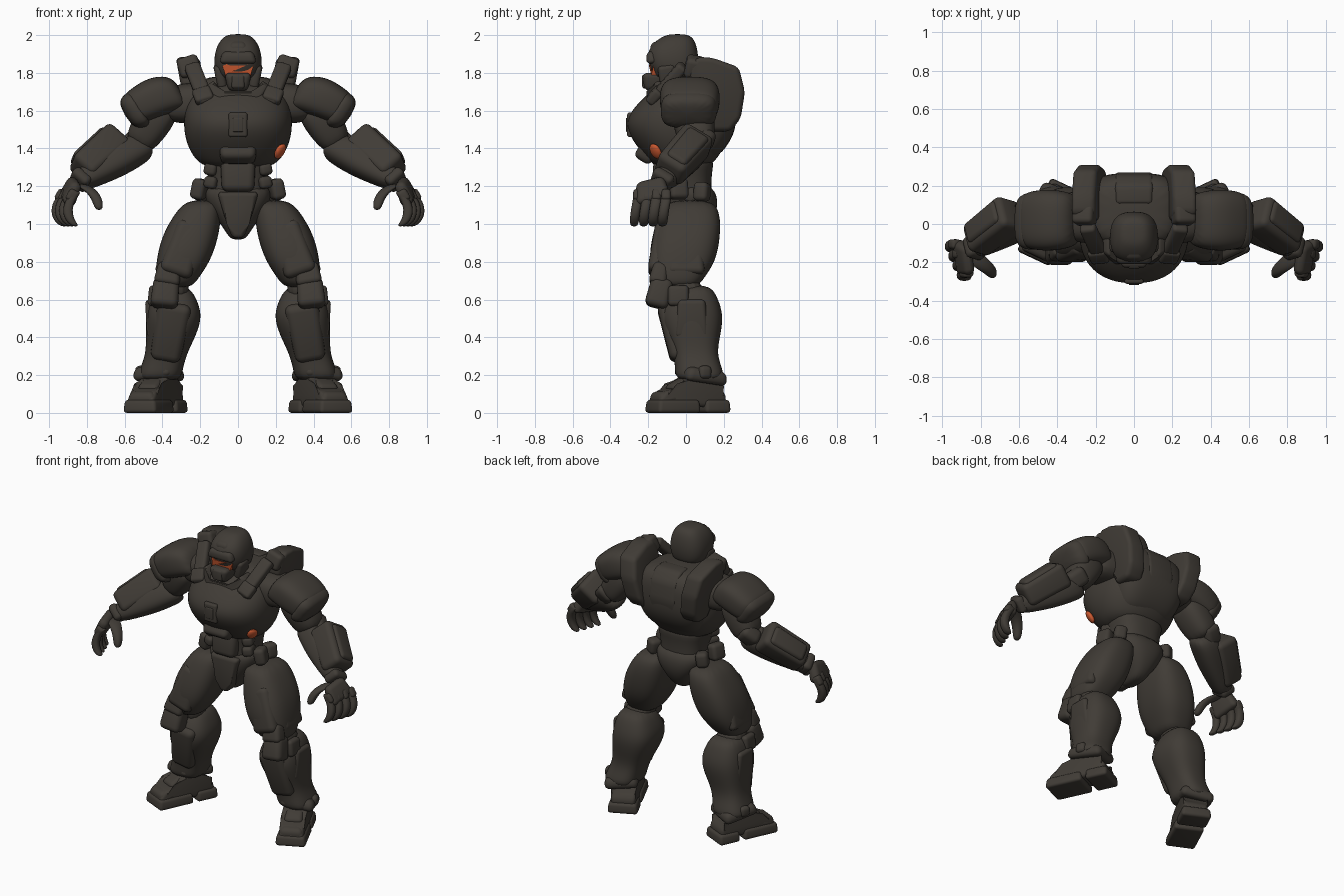
import bpy, bmesh, math
from mathutils import Matrix, Vector
from mathutils.bvhtree import BVHTree

cube = bpy.data.objects.get("Cube")
if cube:
    bpy.data.objects.remove(cube)


def material(name, colour):
    m = bpy.data.materials.new(name)
    m.use_nodes = True
    m.diffuse_color = colour
    m.node_tree.nodes["Principled BSDF"].inputs["Base Color"].default_value = colour
    return m


ARMOUR = material("dark armour", (0.052, 0.045, 0.037, 1))
GLOW = material("orange glow", (0.60, 0.10, 0.03, 1))
hard_parts = []


def finish(name, bm, mat, mirror, smooth):
    bmesh.ops.recalc_face_normals(bm, faces=bm.faces[:])
    mesh = bpy.data.meshes.new(name)
    bm.to_mesh(mesh)
    bm.free()
    mesh.materials.append(mat)
    ob = bpy.data.objects.new(name, mesh)
    bpy.context.collection.objects.link(ob)
    if mirror:
        ob.modifiers.new("Mirror", "MIRROR")
    if smooth:
        sub = ob.modifiers.new("Subdivision", "SUBSURF")
        sub.levels = sub.render_levels = 2
        for p in mesh.polygons:
            p.use_smooth = True
    else:
        hard_parts.append(ob)
    return ob


def aim(axis):
    return Vector((0, 0, 1)).rotation_difference(Vector(axis)).to_matrix().to_4x4()


def turn(x=0, y=0, z=0):
    r = [Matrix.Rotation(math.radians(a), 4, k) for a, k in zip((x, y, z), "XYZ")]
    return r[2] @ r[1] @ r[0]


def shell(name, rings, axis=(0, 0, 1), power=2.6, mirror=True, n=16):
    """Rounded shell through rings of (x, y, z, half width, half depth)."""
    bm, frame, loops = bmesh.new(), aim(axis), []
    for x, y, z, a, b in rings:
        loop = []
        for i in range(n):
            t = math.tau * (i + 0.5) / n
            c, s = math.cos(t), math.sin(t)
            p = Vector((a * math.copysign(abs(c) ** (2 / power), c),
                        b * math.copysign(abs(s) ** (2 / power), s), 0))
            loop.append(bm.verts.new(Vector((x, y, z)) + frame @ p))
        loops.append(loop)
    for lo, hi in zip(loops, loops[1:]):
        for i in range(n):
            bm.faces.new((lo[i], lo[i - 1], hi[i - 1], hi[i]))
    bm.faces.new(loops[0])
    bm.faces.new(loops[-1])
    return finish(name, bm, ARMOUR, mirror, True)


def bevel_all(bm, width):
    if width:
        bmesh.ops.bevel(bm, geom=bm.edges[:], offset=width, segments=4, profile=0.5,
                        affect="EDGES", clamp_overlap=True)


def block(name, at, size, rot=Matrix(), taper=(1, 1), bevel=0.018, mirror=True):
    """Bevelled box, its top scaled by taper."""
    bm = bmesh.new()
    bmesh.ops.create_cube(bm, size=1)
    for v in bm.verts:
        if v.co.z > 0:
            v.co.x *= taper[0]
            v.co.y *= taper[1]
    bmesh.ops.scale(bm, vec=size, verts=bm.verts[:])
    bevel_all(bm, bevel)
    bm.transform(Matrix.Translation(at) @ rot)
    return finish(name, bm, ARMOUR, mirror, False)


def prism(name, points, start, end, plane="yz", bevel=0.02, mat=ARMOUR,
          mirror=True, place=Matrix(), warp=None):
    """Outline in the yz or xz plane, extruded along the remaining axis."""
    bm = bmesh.new()
    put = (lambda p, d: (d, p[0], p[1])) if plane == "yz" else (lambda p, d: (p[0], d, p[1]))
    a = [bm.verts.new(put(p, start)) for p in points]
    b = [bm.verts.new(put(p, end)) for p in points]
    bm.faces.new(a)
    bm.faces.new(b)
    for i in range(len(a)):
        bm.faces.new((a[i], a[i - 1], b[i - 1], b[i]))
    bevel_all(bm, bevel)
    if warp:
        for v in bm.verts:
            v.co = warp(v.co)
    bm.transform(place)
    return finish(name, bm, mat, mirror, False)


# Head and neck
shell("neck", [(0, -.03, 1.66, .11, .11), (0, -.05, 1.82, .08, .09)], mirror=False)
shell("helmet", [(0, -.06, 1.76, .09, .10), (0, -.06, 1.80, .122, .120), (0, -.07, 1.87, .131, .140),
                 (0, -.068, 1.94, .116, .128), (0, -.05, 1.985, .085, .09), (0, -.045, 2.006, .05, .05)],
      power=2.6, mirror=False)
block("helmet_crest", (0, -.115, 1.945), (.12, .17, .07), turn(20), (.7, .8), .025, False)
block("brow", (0, -.165, 1.885), (.20, .10, .065), turn(8), (.8, .8), .025, False)
prism("visor", [(-.088, 1.86), (-.045, 1.84), (.045, 1.84), (.088, 1.86), (.068, 1.79), (-.068, 1.79)],
      -.207, -.08, "xz", 0, GLOW, False, warp=lambda c: Vector((c.x, c.y + 5 * c.x ** 2, c.z)))
block("jaw_guard", (0, -.165, 1.752), (.145, .135, .095), turn(180), (.72, .8), .028, False)
block("chin_plate", (0, -.215, 1.755), (.07, .035, .075), bevel=.014, mirror=False)
block("cheek_guard", (.095, -.095, 1.785), (.05, .11, .12), turn(12, 12), (1, .8), .02)

# Torso
chest = shell("chest", [(0, -.02, 1.29, .16, .13), (0, -.02, 1.34, .235, .185), (0, -.03, 1.44, .285, .26),
                        (0, -.048, 1.54, .295, .285), (0, -.02, 1.63, .285, .25), (0, .01, 1.70, .25, .205),
                        (0, .04, 1.76, .19, .15)], power=2.3, mirror=False)
prism("collar", [(-.17, 1.73), (-.11, 1.65), (.11, 1.65), (.17, 1.73), (.13, 1.76), (.08, 1.69), (-.08, 1.69),
                 (-.13, 1.76)], -.235, -.09, "xz", .014, mirror=False, warp=lambda c:
      Vector((c.x, c.y + 2.5 * c.x ** 2 + .3 * (c.z - 1.66), c.z)))
block("chest_panel", (0, -.292, 1.525), (.10, .04, .13), bevel=.014, mirror=False)
block("chest_panel_core", (0, -.308, 1.525), (.055, .02, .075), bevel=.006, mirror=False)
block("sternum_plate", (0, -.205, 1.385), (.18, .10, .12), turn(-32), (1.15, 1), .03, False)
shell("shoulder_yoke", [(.15, .03, 1.64, .11, .14), (.28, .03, 1.64, .11, .13), (.40, .03, 1.63, .09, .11)],
      (1, 0, 0))
shell("waist", [(0, .0, 1.10, .15, .14), (0, .0, 1.20, .155, .135), (0, .0, 1.28, .165, .14),
                (0, .0, 1.38, .20, .16)], mirror=False)
block("belly_plate", (0, -.13, 1.255), (.17, .09, .17), turn(-6), (1.1, 1.1), .035, False)
for i, z in enumerate((1.22, 1.29)):
    block(f"side_plate_{i + 1}", (.13, -.06, z), (.07, .14, .065), turn(0, -10, 20), bevel=.022)
shell("pelvis", [(0, .0, 1.22, .175, .14), (0, .01, 1.13, .185, .165), (0, .01, 1.04, .125, .15),
                 (0, .0, .96, .065, .11), (0, -.02, .915, .04, .07)], mirror=False)
prism("groin_plate", [(-.11, 1.17), (.11, 1.17), (.06, 1.0), (.03, .925), (-.03, .925), (-.06, 1.0)],
      -.165, -.03, "xz", .025, mirror=False)
block("belt_pouch_front", (.205, -.04, 1.185), (.075, .10, .11), turn(0, -12, 15), bevel=.025)
block("belt_pouch_back", (.185, .085, 1.17), (.08, .08, .10), turn(0, -8, -25), bevel=.025)

# Back armour and shoulder columns
shell("back_shell", [(0, .02, 1.33, .16, .12), (0, .04, 1.40, .215, .175), (0, .06, 1.50, .25, .21),
                     (0, .07, 1.62, .255, .20), (0, .07, 1.72, .24, .19), (0, .06, 1.79, .18, .14)],
      power=3.4, mirror=False)
prism("spine_band", [(.10, 1.79), (.20, 1.785), (.255, 1.72), (.272, 1.60), (.25, 1.48), (.19, 1.39), (.10, 1.39)],
      -.10, .10, bevel=.025, mirror=False)
prism("back_column", [(.02, 1.84), (.06, 1.885), (.14, 1.88), (.28, 1.83), (.312, 1.70), (.29, 1.56),
                      (.235, 1.49), (.12, 1.49), (.10, 1.66), (.01, 1.73)], .15, .275, bevel=.028,
      warp=lambda c: Vector((c.x + .18 * (c.z - 1.58), c.y, c.z)))
block("shoulder_strap", (.205, -.10, 1.74), (.085, .06, .28), aim((.10, .22, .25)), bevel=.02)
block("strap_buckle", (.185, -.165, 1.68), (.10, .055, .09), aim((.10, .22, .25)), bevel=.018)
block("column_cap", (.258, .045, 1.83), (.115, .10, .11), turn(-12, 18), bevel=.025)

# Arms
shell("shoulder_pad", [(.29, .02, 1.69, .08, .12), (.35, .02, 1.695, .105, .15), (.44, .02, 1.67, .112, .165),
                       (.53, .02, 1.622, .10, .155), (.575, .02, 1.60, .085, .135)], (1, 0, -.5), 3)
shell("shoulder_rim", [(.50, .015, 1.622, .108, .155), (.55, .015, 1.595, .108, .152), (.60, .01, 1.575, .075, .12)],
      (1, 0, -.6), 3.4)
shell("upper_arm", [(.38, .03, 1.64, .09, .10), (.44, .04, 1.56, .105, .115), (.49, .05, 1.48, .095, .105),
                    (.54, .06, 1.41, .075, .085)], (-.5, -.05, .7))
block("elbow_guard", (.545, .09, 1.435), (.12, .10, .13), aim((-.25, .2, .25)), bevel=.035)
FOREARM = (-.23, .18, .20)
shell("forearm", [(.48, .06, 1.42, .07, .07), (.56, .03, 1.385, .09, .09), (.66, -.03, 1.325, .088, .085),
                  (.77, -.09, 1.26, .068, .07), (.86, -.14, 1.215, .055, .055)], FOREARM)
block("gauntlet", (.735, -.015, 1.365), (.15, .17, .31), aim(FOREARM), (1.12, 1.1), .035)
block("gauntlet_plate", (.765, .0, 1.385), (.11, .12, .25), aim(FOREARM), (1.1, 1.1), .025)
block("wrist_cuff", (.835, -.125, 1.235), (.11, .12, .06), aim(FOREARM), bevel=.025)

# Hands
block("palm", (.885, -.18, 1.175), (.075, .19, .13), turn(15, -22, -14), (.8, .8), .03)
for i in range(4):
    y, x = -.105 - i * .05, .012 - i * .02
    r = .031 - .002 * abs(i - 1)
    shell(f"finger_{i + 1}", [(.895 + x, y, 1.175, r, r), (.935 + x, y, 1.13, r, r), (.953 + x, y - .012, 1.075, r, r),
                              (.94 + x, y - .018, 1.02, r, r), (.905 + x, y - .02, .985, r * .8, r * .8)], n=8)
    block(f"knuckle_{i + 1}", (.925 + x, y, 1.15), (.055, .05, .065), turn(0, -30), bevel=.018)
shell("thumb", [(.85, -.16, 1.215, .045, .045), (.785, -.21, 1.185, .036, .04), (.745, -.245, 1.135, .031, .033),
                (.735, -.265, 1.07, .024, .026)], n=8)

# Legs
shell("thigh", [(.185, .02, 1.13, .085, .12), (.21, .02, 1.06, .125, .165), (.255, .0, .93, .155, .185),
                (.29, -.02, .80, .145, .18), (.325, -.04, .71, .115, .135), (.335, -.04, .66, .09, .10)], power=2.8)
block("thigh_plate", (.29, -.135, .87), (.18, .10, .30), turn(-8, -18), (.8, .9), .04)
block("thigh_side_plate", (.38, .0, .85), (.07, .20, .24), turn(0, -14), (.9, .8), .03)
shell("knee_joint", [(.34, -.02, .74, .09, .10), (.355, .01, .56, .10, .10)])
block("knee_upper", (.37, -.14, .735), (.14, .10, .12), turn(-12, -10), (.85, .8), .028)
block("knee_cap", (.385, -.14, .635), (.15, .13, .16), turn(-14, -6), (.9, .9), .035)
block("knee_side", (.45, -.04, .62), (.05, .11, .11), turn(0, -6), bevel=.022)
shell("shin", [(.35, .04, .68, .085, .09), (.345, .03, .61, .125, .14), (.338, .025, .52, .152, .176),
               (.352, .035, .42, .138, .152), (.38, .05, .31, .108, .112), (.41, .07, .22, .118, .132),
               (.42, .075, .165, .115, .125)], power=2.7)
block("shin_plate", (.36, -.07, .43), (.16, .10, .32), turn(14, -10), (1.15, 1), .04)
block("calf_side_plate", (.463, .03, .50), (.05, .18, .20), turn(0, 4), (.9, .8), .024)
block("ankle_cuff", (.42, .08, .205), (.225, .245, .075), turn(-8, 8, 22), (.9, .9), .034)
block("ankle_bolt", (.515, .10, .215), (.05, .07, .07), turn(0, 0, 22), bevel=.024)

# Feet
FOOT = Matrix.Translation((.435, .012, 0)) @ turn(0, 0, 25)
prism("boot", [(-.20, .03), (-.20, .075), (-.165, .115), (-.09, .135), (-.02, .20), (.11, .20), (.155, .13),
               (.19, .10), (.19, .03)], -.078, .078, bevel=.03, place=FOOT)
for name, y, length in (("toe_sole", -.09, .25), ("heel_sole", .135, .15)):
    block(name, FOOT @ Vector((0, y, .035)), (.195, length, .07), turn(0, 0, 25), (.92, .94), .02)
block("toe_cap", FOOT @ Vector((0, -.145, .085)), (.17, .12, .065), turn(12, 0, 25), (.8, .75), .026)
block("instep_plate", FOOT @ Vector((0, -.06, .14)), (.13, .12, .06), turn(28, 0, 25), (.85, .85), .024)

# Glowing patch on the left flank, laid on the chest surface
bpy.context.view_layer.update()
tree = BVHTree.FromObject(chest, bpy.context.evaluated_depsgraph_get())
spot, normal = tree.find_nearest(Vector((.27, -.19, 1.35)))[:2]
bm = bmesh.new()
bmesh.ops.create_uvsphere(bm, u_segments=20, v_segments=10, radius=1)
facing = normal.to_track_quat("Z", "Y").to_matrix().to_4x4()
bm.transform(Matrix.Translation(spot + normal * .012) @ facing @ Matrix.Diagonal((.034, .046, .018, 1)))
finish("flank_light", bm, GLOW, False, False)

# Smooth shading with crisp plate edges
bpy.ops.object.select_all(action="DESELECT")
for ob in hard_parts:
    ob.select_set(True)
bpy.context.view_layer.objects.active = hard_parts[0]
bpy.ops.object.shade_smooth_by_angle(angle=math.radians(40))
